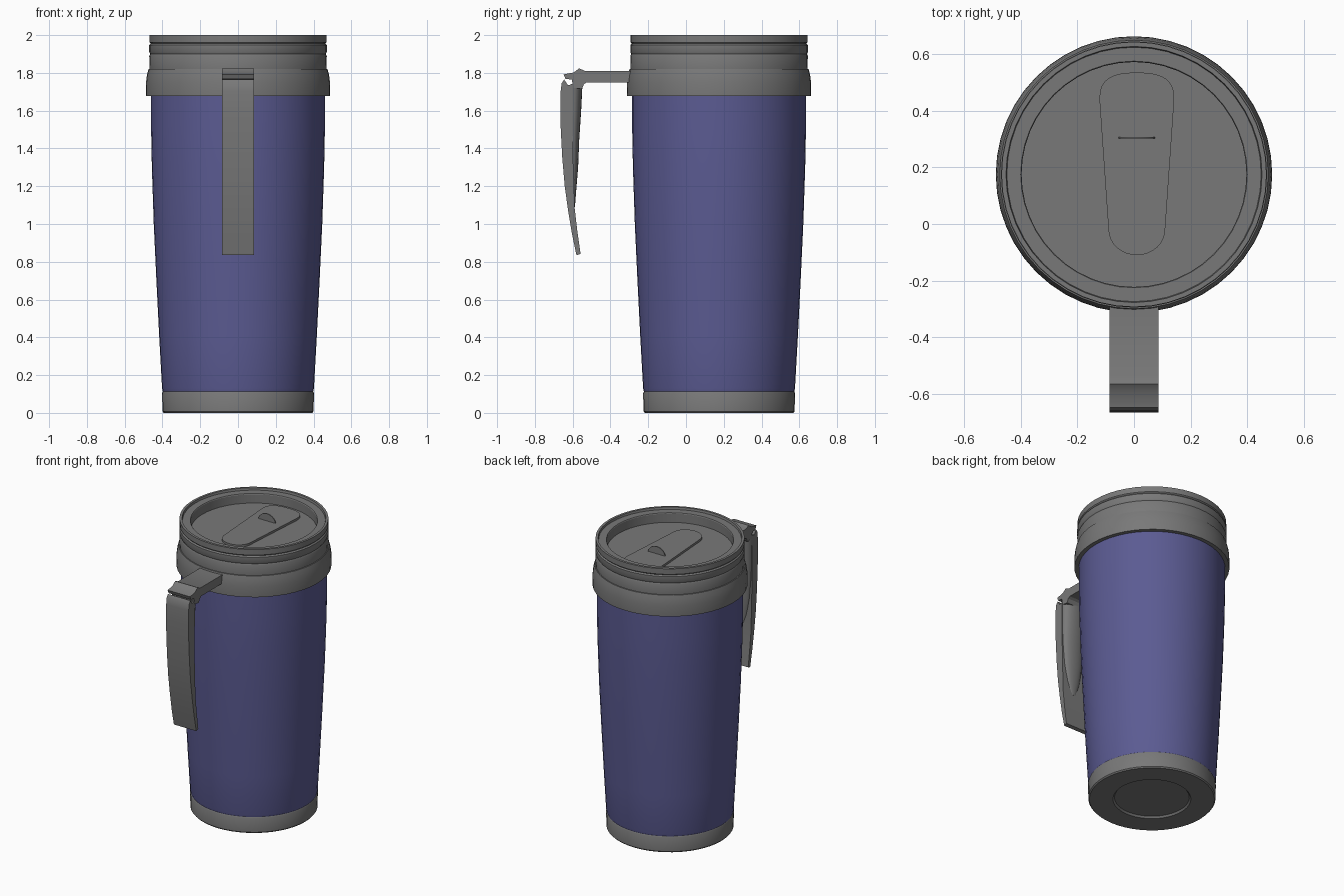
import bpy, bmesh, math

if "Cube" in bpy.data.objects:
    bpy.data.objects.remove(bpy.data.objects["Cube"])

CY = 0.175      # y of the cup axis
SEG = 48


def material(name, rgb):
    m = bpy.data.materials.new(name)
    m.diffuse_color = (*rgb, 1)
    m.use_nodes = True
    m.node_tree.nodes["Principled BSDF"].inputs["Base Color"].default_value = m.diffuse_color
    return m


GREY = material("grey_plastic", (0.19, 0.19, 0.19))
BLUE = material("blue_shell", (0.105, 0.105, 0.29))


def finish(name, bm, mat):
    bmesh.ops.remove_doubles(bm, verts=bm.verts, dist=1e-5)
    bmesh.ops.recalc_face_normals(bm, faces=bm.faces)
    me = bpy.data.meshes.new(name)
    bm.to_mesh(me)
    bm.free()
    me.materials.append(mat)
    ob = bpy.data.objects.new(name, me)
    bpy.context.collection.objects.link(ob)
    bpy.ops.object.select_all(action='DESELECT')
    ob.select_set(True)
    bpy.context.view_layer.objects.active = ob
    bpy.ops.object.shade_smooth_by_angle(angle=math.radians(30))
    return ob


def lathe(name, profile, mat):
    """Spin (radius, z) points around the cup axis."""
    bm = bmesh.new()
    vs = [bm.verts.new((r, CY, z)) for r, z in profile]
    es = [bm.edges.new(p) for p in zip(vs, vs[1:])]
    bmesh.ops.spin(bm, geom=vs + es, cent=(0, CY, 0), axis=(0, 0, 1),
                   angle=math.tau, steps=SEG, use_duplicate=False)
    return finish(name, bm, mat)


def prism(name, pts, place, lo, hi, mat):
    """Extrude a 2D outline; place(a, b, depth) gives the 3D point."""
    bm = bmesh.new()
    low = [bm.verts.new(place(a, b, lo)) for a, b in pts]
    top = [bm.verts.new(place(a, b, hi)) for a, b in pts]
    bm.faces.new(low)
    bm.faces.new(top[::-1])
    n = len(pts)
    for i in range(n):
        j = (i + 1) % n
        bm.faces.new((low[i], low[j], top[j], top[i]))
    return finish(name, bm, mat)


def along_x(y, z, x):
    return (x, y, z)


# Base cap with a shallow round recess underneath
lathe("base_cap", [(0, 0.012), (0.235, 0.012), (0.245, 0), (0.393, 0),
                   (0.40, 0.008), (0.402, 0.105), (0.397, 0.115),
                   (0.36, 0.115)], GREY)

# Tapered outer shell
lathe("body_shell", [(0.37, 0.113), (0.398, 0.113), (0.402, 0.13),
                     (0.417, 0.4), (0.432, 0.7), (0.446, 1.0),
                     (0.456, 1.3), (0.460, 1.5), (0.460, 1.70)], BLUE)

# Collar that carries the handle
lathe("collar", [(0.455, 1.69), (0.458, 1.678), (0.487, 1.678),
                 (0.488, 1.70), (0.487, 1.75), (0.482, 1.79),
                 (0.474, 1.82), (0.45, 1.822)], GREY)

# Lid with ridged side, raised rim, ledge and sunken floor
lathe("lid", [(0.455, 1.81), (0.468, 1.82), (0.470, 1.89), (0.465, 1.90),
              (0.470, 1.91), (0.470, 1.947), (0.462, 1.955), (0.468, 1.962),
              (0.468, 2.0), (0.452, 2.0), (0.449, 1.985), (0.40, 1.985),
              (0.397, 1.98), (0.397, 1.92), (0, 1.92)], GREY)

# Sliding drink cover: round narrow end, wide blunt end
outline = []
for i in range(17):
    t = math.pi * i / 16
    outline.append((0.01 - 0.1 * math.cos(t), -0.02 - 0.09 * math.sin(t)))
for i in range(17):
    t = math.pi * i / 16
    c, s = math.cos(t), math.sin(t)
    outline.append((0.01 + math.copysign(abs(c) ** 0.75, c) * 0.132,
                    0.44 + 0.095 * abs(s) ** 0.75))
prism("slider", outline, lambda x, y, z: (x, y, z), 1.915, 1.935, GREY)

# Thin half-round thumb tab standing on the slider
tab = [(0.01 + 0.065 * math.cos(math.pi * i / 16),
        1.93 + 0.055 * math.sin(math.pi * i / 16)) for i in range(17)]
prism("thumb_tab", tab, lambda x, z, y: (x, y, z), 0.302, 0.308, GREY)

# Handle arm with the hooked end
W = 0.086
arm = [(-0.29, 1.81), (-0.535, 1.81), (-0.565, 1.824), (-0.595, 1.802),
       (-0.648, 1.792), (-0.638, 1.768), (-0.605, 1.765), (-0.595, 1.72),
       (-0.552, 1.715), (-0.54, 1.74), (-0.525, 1.75), (-0.29, 1.75)]
prism("handle_arm", arm, along_x, -W, W, GREY)

# Curved outer strip of the grip
strip = [(-0.645, 1.765), (-0.658, 1.745), (-0.664, 1.70), (-0.665, 1.6),
         (-0.663, 1.5), (-0.655, 1.35), (-0.642, 1.2), (-0.624, 1.07),
         (-0.604, 0.95), (-0.58, 0.835), (-0.558, 0.842), (-0.575, 0.96),
         (-0.589, 1.08), (-0.593, 1.2), (-0.598, 1.35), (-0.60, 1.5),
         (-0.60, 1.74), (-0.625, 1.735)]
prism("handle_strip", strip, along_x, -W, W, GREY)

# Rounded inner grip, tapering to a point: (z, back y, depth, half width)
bm = bmesh.new()
rows = []
for z, y, d, w in [(1.74, -0.61, 0.062, 0.086), (1.6, -0.61, 0.055, 0.085),
                   (1.45, -0.61, 0.045, 0.081), (1.3, -0.607, 0.036, 0.07),
                   (1.18, -0.603, 0.022, 0.05), (1.09, -0.60, 0.012, 0.02)]:
    rows.append([bm.verts.new((w * math.cos(math.pi * i / 12),
                               y + d * math.sin(math.pi * i / 12) ** 0.7, z))
                 for i in range(13)])
for a, b in zip(rows, rows[1:]):
    for i in range(12):
        bm.faces.new((a[i], a[i + 1], b[i + 1], b[i]))
    bm.faces.new((a[0], b[0], b[-1], a[-1]))
bm.faces.new(rows[0])
bm.faces.new(rows[-1][::-1])
finish("handle_inner_grip", bm, GREY)
